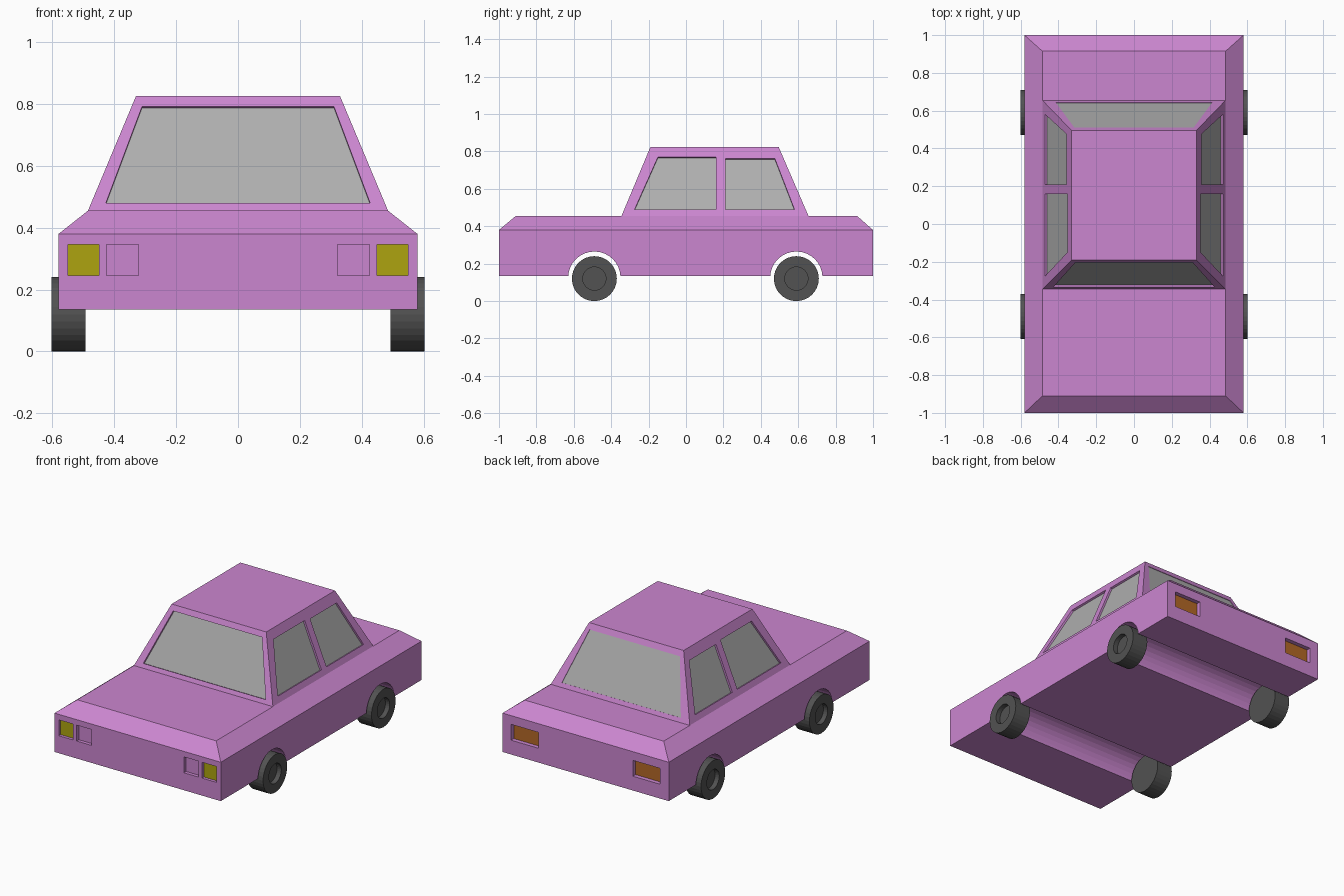
import bpy, bmesh, math
from mathutils import Vector

if "Cube" in bpy.data.objects:
    bpy.data.objects.remove(bpy.data.objects["Cube"])


def material(name, rgb):
    m = bpy.data.materials.new(name)
    m.diffuse_color = (*rgb, 1)
    m.use_nodes = True
    m.node_tree.nodes["Principled BSDF"].inputs["Base Color"].default_value = m.diffuse_color
    return m


PAINT = material("paint", (0.60, 0.24, 0.63))
GLASS = material("glass", (0.43, 0.43, 0.43))
RUBBER = material("rubber", (0.085, 0.085, 0.085))
YELLOW = material("headlight_yellow", (0.42, 0.37, 0.005))
ORANGE = material("tail_orange", (0.45, 0.14, 0.02))


def finish(name, bm, mat):
    bmesh.ops.recalc_face_normals(bm, faces=bm.faces)
    me = bpy.data.meshes.new(name)
    bm.to_mesh(me)
    bm.free()
    me.materials.append(mat)
    ob = bpy.data.objects.new(name, me)
    bpy.context.collection.objects.link(ob)
    return ob


def loft(name, rings, mat):
    """Closed solid through rings with equal point counts."""
    bm = bmesh.new()
    vs = [[bm.verts.new(p) for p in r] for r in rings]
    n = len(vs[0])
    for a, b in zip(vs, vs[1:]):
        for i in range(n):
            j = (i + 1) % n
            bm.faces.new((a[i], a[j], b[j], b[i]))
    bm.faces.new(vs[0])
    bm.faces.new(vs[-1])
    return finish(name, bm, mat)


def rect(x, y0, y1, z):
    return [(-x, y0, z), (x, y0, z), (x, y1, z), (-x, y1, z)]


def cut(target, cutter):
    cutter.hide_render = True
    mod = target.modifiers.new("cut", 'BOOLEAN')
    mod.operation, mod.solver, mod.object = 'DIFFERENCE', 'EXACT', cutter
    bpy.context.view_layer.objects.active = target
    bpy.ops.object.modifier_apply(modifier=mod.name)
    bpy.data.objects.remove(cutter)


def panel(name, target, quad, depth, mat):
    """Recess a quad into the target and lay a thin pane at the bottom."""
    q = [Vector(p) for p in quad]
    n = (q[1] - q[0]).cross(q[2] - q[0]).normalized()
    if n.dot(sum(q, Vector()) / 4 - Vector((0, 0.15, 0.3))) < 0:
        n = -n

    def off(d):
        return [p + n * d for p in q]
    cut(target, loft("cutter", [off(0.02), off(-depth)], PAINT))
    if mat:
        loft(name, [off(-depth), off(0.003 - depth)], mat)


# Lower body with bevelled shoulders, and tapered cabin
Z0, Z1 = 0.455, 0.825
body = loft("body", [rect(0.58, -1, 1, 0.135), rect(0.58, -1, 1, 0.38),
                     rect(0.485, -0.91, 0.915, Z0)], PAINT)
cabin = loft("cabin", [rect(0.485, -0.345, 0.655, Z0),
                       rect(0.33, -0.19, 0.495, Z1)], PAINT)


def lerp(a, b, z):
    return a + (b - a) * (z - Z0) / (Z1 - Z0)


# Wheel arches cut right across the body
AXLES = (-0.49, 0.59)
for y in AXLES:
    rings = [[(x, y + 0.14 * math.cos(a), 0.125 + 0.14 * math.sin(a))
              for a in (math.tau * i / 32 for i in range(32))]
             for x in (-0.7, 0.7)]
    cut(body, loft("arch_cutter", rings, PAINT))


# Windscreen and rear window
def end_window(name, base_y, roof_y, lo, hi, depth):
    quad = [(x, lerp(base_y, roof_y, z), z) for x, z in
            ((-lo[0], lo[1]), (lo[0], lo[1]), (hi[0], hi[1]), (-hi[0], hi[1]))]
    panel(name, cabin, quad, depth, GLASS)


end_window("windscreen", -0.345, -0.19, (0.427, 0.48), (0.31, 0.792), 0.015)
end_window("rear_window", 0.655, 0.495, (0.415, 0.48), (0.315, 0.79), 0.006)

# Side windows and lights on both sides
for s, side in ((-1, "left"), (1, "right")):
    for name, outline in (
            ("front_side_window", ((-0.275, 0.49), (0.16, 0.49), (0.16, 0.77), (-0.15, 0.77))),
            ("rear_side_window", ((0.21, 0.49), (0.58, 0.49), (0.475, 0.762), (0.21, 0.762)))):
        quad = [(s * lerp(0.485, 0.33, z), y, z) for y, z in outline]
        panel(f"{side}_{name}", cabin, quad, 0.015, GLASS)
    for name, x0, x1, z0, z1, y, d, mat in (
            ("headlight", 0.45, 0.55, 0.245, 0.345, -1, 0.022, YELLOW),
            ("lamp_recess", 0.322, 0.425, 0.245, 0.345, -1, 0.022, None),
            ("tail_light", 0.33, 0.52, 0.225, 0.325, 1, 0.03, ORANGE)):
        quad = [(s * x, y, z) for x, z in ((x0, z0), (x1, z0), (x1, z1), (x0, z1))]
        panel(f"{side}_{name}", body, quad, d, mat)

# Wheels: lathed rings with a recessed hub on the outside
for s, side in ((-1, "left"), (1, "right")):
    for y, end in zip(AXLES, ("front", "rear")):
        rings = [[(s * x, y + r * math.cos(a), 0.12 + r * math.sin(a))
                  for a in (math.tau * i / 32 for i in range(32))]
                 for x, r in ((0.493, 0.12), (0.602, 0.12), (0.602, 0.062), (0.572, 0.062))]
        loft(f"{end}_{side}_wheel", rings, RUBBER)
